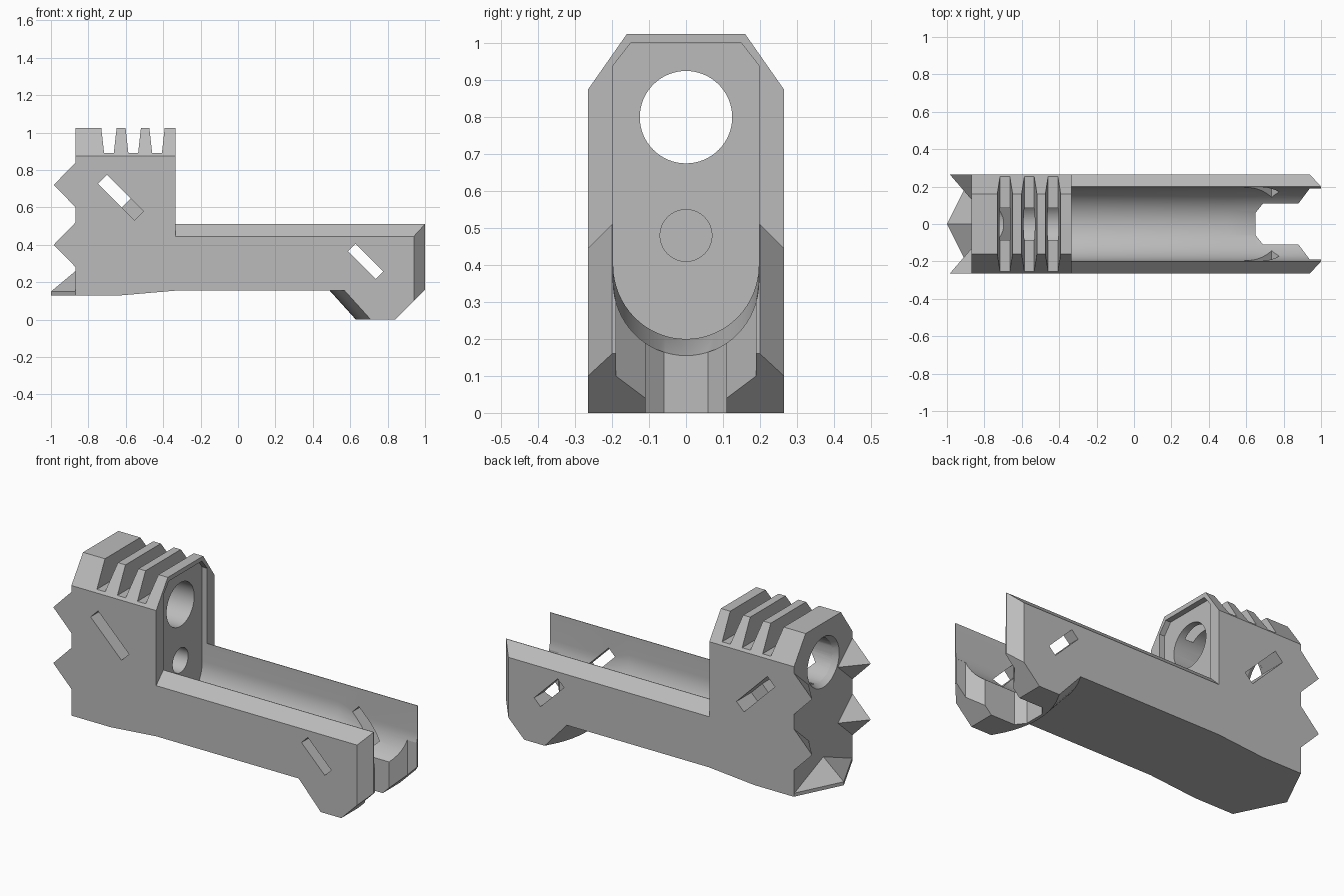
import bpy, bmesh
from math import sin, cos, pi, radians
from mathutils import Vector, Matrix

old = bpy.data.objects.get("Cube")
if old:
    bpy.data.objects.remove(old, do_unlink=True)

GREY = (0.5, 0.5, 0.5, 1)
mat = bpy.data.materials.new("matte grey")
mat.use_nodes = True
mat.diffuse_color = GREY
bsdf = mat.node_tree.nodes["Principled BSDF"]
bsdf.inputs["Base Color"].default_value = GREY
bsdf.inputs["Roughness"].default_value = 0.6


def finish(name, bm):
    bmesh.ops.recalc_face_normals(bm, faces=bm.faces)
    me = bpy.data.meshes.new(name)
    bm.to_mesh(me)
    bm.free()
    me.materials.append(mat)
    ob = bpy.data.objects.new(name, me)
    bpy.context.collection.objects.link(ob)
    return ob


def loft(name, rings):
    """Skin equal-length rings of points and cap both ends."""
    bm = bmesh.new()
    rows = [[bm.verts.new(p) for p in ring] for ring in rings]
    n = len(rows[0])
    for a, b in zip(rows, rows[1:]):
        for i in range(n):
            j = (i + 1) % n
            bm.faces.new((a[i], a[j], b[j], b[i]))
    bm.faces.new(rows[0])
    bm.faces.new(rows[-1])
    return finish(name, bm)


def cylinder_x(name, x0, x1, z, r0, r1):
    bm = bmesh.new()
    m = Matrix.Translation(((x0 + x1) / 2, 0, z)) @ Matrix.Rotation(pi / 2, 4, 'Y')
    bmesh.ops.create_cone(bm, cap_ends=True, segments=64, radius1=r0, radius2=r1,
                          depth=x1 - x0, matrix=m)
    return finish(name, bm)


def slot(name, x, z, length, width, y, depth):
    bm = bmesh.new()
    m = (Matrix.Translation((x, y, z)) @ Matrix.Rotation(radians(45), 4, 'Y')
         @ Matrix.Diagonal((length, depth, width, 1)))
    bmesh.ops.create_cube(bm, size=1, matrix=m)
    return finish(name, bm)


def cut(target, cutter):
    cutter.hide_render = True
    mod = target.modifiers.new("cut", 'BOOLEAN')
    mod.operation = 'DIFFERENCE'
    mod.solver = 'EXACT'
    mod.object = cutter
    bpy.context.view_layer.objects.active = target
    bpy.ops.object.modifier_apply(modifier=mod.name)
    bpy.data.objects.remove(cutter, do_unlink=True)


# Outer body: side profile that changes across the width to form the chamfers
HALF = 0.265


def side_profile(y):
    edge = HALF - abs(y)
    block_top = min(1.025, 0.875 + edge / 0.105 * 0.15)
    chamfer = min(edge, 0.065)
    rail_top = 0.445 + chamfer
    nose = 0.94 + chamfer * 0.06 / 0.065
    bulge = 0.08 * (y / HALF) ** 2
    pts = [(-0.87, 0.13), (-0.62, 0.13), (-0.33, 0.155), (0.49 + bulge, 0.155),
           (0.63 + bulge, 0), (0.84, 0), (nose, nose - 0.84), (nose, rail_top),
           (-0.333, rail_top), (-0.333, block_top), (-0.87, block_top)]
    return [(x, y, z) for x, z in pts]


half_ys = [0.05, 0.11, 0.16, 0.2, HALF]
ys = [-y for y in reversed(half_ys)] + [0] + half_ys
body = loft("body", [side_profile(y) for y in ys])


# Round-bottomed channel, dropping a little over the foot
def channel_ring(x, drop):
    w = 0.197
    arc = [(w * sin(t), 0.4 - drop - 0.2 * cos(t))
           for t in (-pi / 2 + pi * i / 32 for i in range(33))]
    return [(x, y, z) for y, z in arc + [(w, 0.94), (0.15, 1), (-0.15, 1), (-w, 0.94)]]


cut(body, loft("channel", [channel_ring(*s) for s in
                           [(-0.365, 0), (0.5, 0), (0.65, 0.045), (1.1, 0.045)]]))

# Open notch through the foot, flared at the end
notch = [(0.65, 0.06), (0.69, 0.11), (0.88, 0.11), (0.94, 0.19), (1.1, 0.19)]
outline = notch + [(x, -y) for x, y in reversed(notch)]
cut(body, loft("notch", [[(x, y, z) for x, y in outline] for z in (-0.1, 0.3)]))

# Bores
cut(body, cylinder_x("main_bore", -1.1, 0, 0.8, 0.125, 0.125))
cut(body, cylinder_x("bore_countersink", -0.88, -0.84, 0.8, 0.15, 0.125))
cut(body, cylinder_x("lower_bore", -0.75, 0, 0.48, 0.07, 0.07))

# Tapered grooves across the top
for gx in (-0.69, -0.56, -0.433):
    section = [(-0.026, 0.89), (0.026, 0.89), (0.045, 1.06), (-0.045, 1.06)]
    cut(body, loft("groove", [[(gx + x, y, z) for x, z in section] for y in (-0.4, 0.4)]))

# Diagonal slots
cut(body, slot("rear_slot", -0.661, 0.687, 0.18, 0.067, 0, 1))
for side in (-1, 1):
    cut(body, slot("rear_pocket", -0.627, 0.653, 0.277, 0.067, side * 0.25, 0.24))
cut(body, slot("front_slot", 0.682, 0.311, 0.21, 0.057, 0, 1))


# Spikes on the rear face
def spike(name, base, tips):
    bm = bmesh.new()
    for p in base + tips:
        bm.verts.new(p)
    bmesh.ops.convex_hull(bm, input=bm.verts)
    return finish(name, bm)


BACK = -0.868
parts = [body]
for side, label in ((1, "left"), (-1, "right")):
    y = side * HALF
    for z, level in ((0.72, "upper"), (0.4, "lower")):
        parts.append(spike(f"{level}_{label}_spike",
                           [(BACK, y, z - 0.12), (BACK, y, z + 0.12), (BACK, side * 0.13, z)],
                           [(-0.985, y, z)]))
parts.append(spike("bottom_spike",
                   [(BACK, s * HALF, z) for s in (-1, 1) for z in (0.13, 0.15)]
                   + [(BACK, 0, 0.26)],
                   [(-1, 0, 0.13), (-1, 0, 0.15)]))

# Smooth only the curved surfaces
bpy.ops.object.select_all(action='DESELECT')
body.select_set(True)
bpy.context.view_layer.objects.active = body
bpy.ops.object.shade_smooth_by_angle(angle=radians(20))
